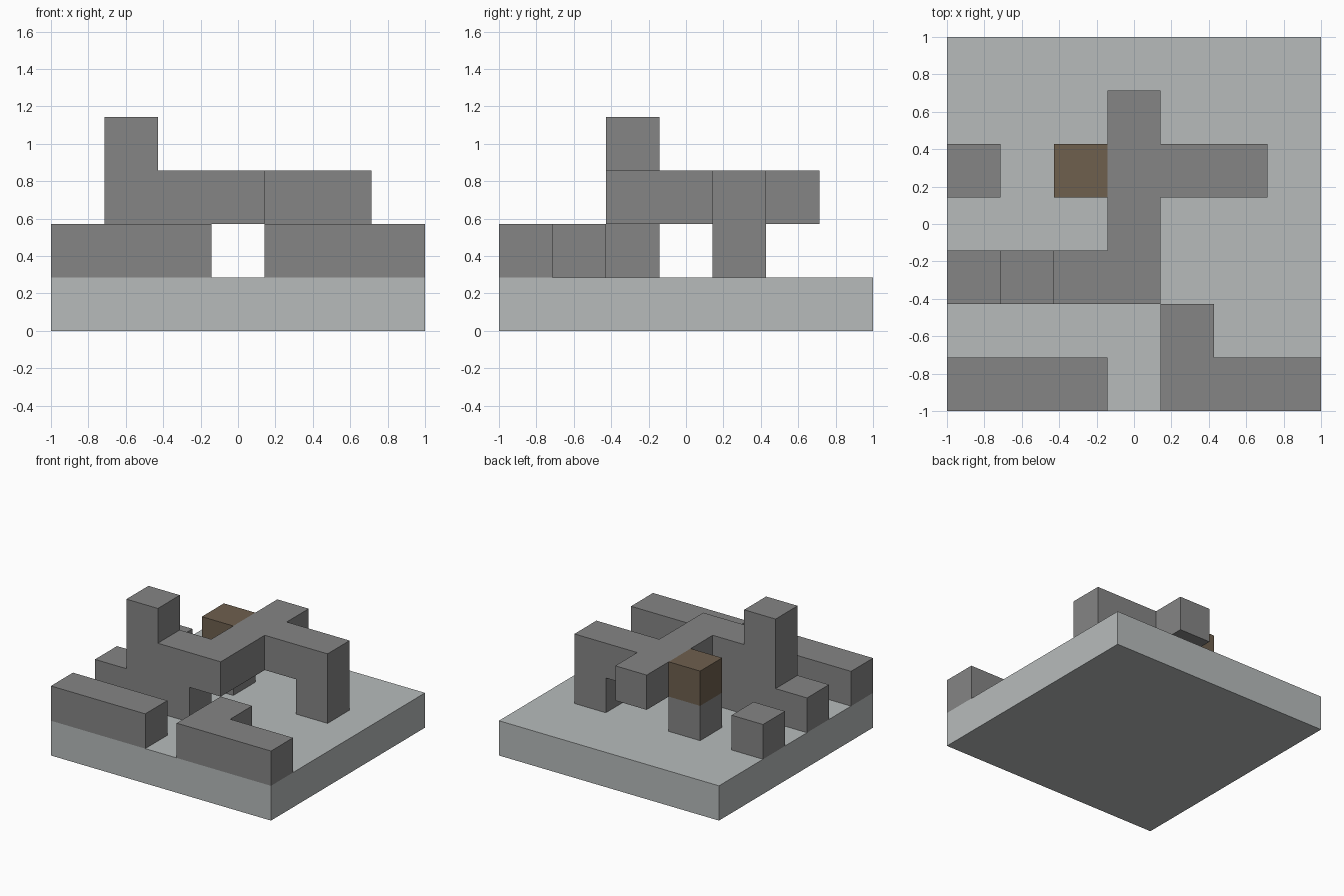
import bpy
import bmesh
from mathutils import Matrix, Vector

cube = bpy.data.objects.get("Cube")
if cube:
    bpy.data.objects.remove(cube, do_unlink=True)

CELL = 2 / 7  # the model sits on a seven by seven block grid


def make_material(name, colour):
    mat = bpy.data.materials.new(name)
    mat.use_nodes = True
    mat.diffuse_color = (*colour, 1)
    bsdf = mat.node_tree.nodes["Principled BSDF"]
    bsdf.inputs["Base Color"].default_value = (*colour, 1)
    bsdf.inputs["Roughness"].default_value = 0.9
    return mat


pale = make_material("pale grey", (0.475, 0.50, 0.50))
stone = make_material("stone grey", (0.235, 0.235, 0.235))
brown = make_material("earth brown", (0.156, 0.115, 0.076))


def blocks(name, mat, start, size=(1, 1, 1)):
    """Box covering whole grid cells: column, row, layer."""
    start, size = Vector(start), Vector(size)
    centre = (start + size / 2) * CELL - Vector((1, 1, 0))
    bm = bmesh.new()
    bmesh.ops.create_cube(bm, size=1, matrix=Matrix.Translation(centre)
                          @ Matrix.Diagonal((*(size * CELL), 1)))
    mesh = bpy.data.meshes.new(name)
    bm.to_mesh(mesh)
    bm.free()
    mesh.materials.append(mat)
    obj = bpy.data.objects.new(name, mesh)
    bpy.context.collection.objects.link(obj)


# Ground slab
blocks("base_slab", pale, (0, 0, 0), (7, 7, 1))

# Low walls along the front edge
blocks("front_wall_right", stone, (0, 0, 1), (3, 1, 1))
blocks("front_wall_left", stone, (4, 0, 1), (3, 1, 1))
blocks("front_wall_return", stone, (4, 1, 1))

# Stepped wall with tower
blocks("stepped_wall", stone, (0, 2, 1), (3, 1, 1))
blocks("tower", stone, (1, 2, 2), (1, 1, 2))
blocks("upper_wall", stone, (2, 2, 2))

# Raised beams and their supports
blocks("long_beam", stone, (3, 2, 2), (1, 4, 1))
blocks("side_beam", stone, (4, 4, 2), (2, 1, 1))
blocks("side_beam_leg", stone, (5, 4, 1))
blocks("brown_block_leg", stone, (2, 4, 1))
blocks("brown_block", brown, (2, 4, 2))

# Free-standing block at the right edge
blocks("lone_block", stone, (0, 4, 1))
